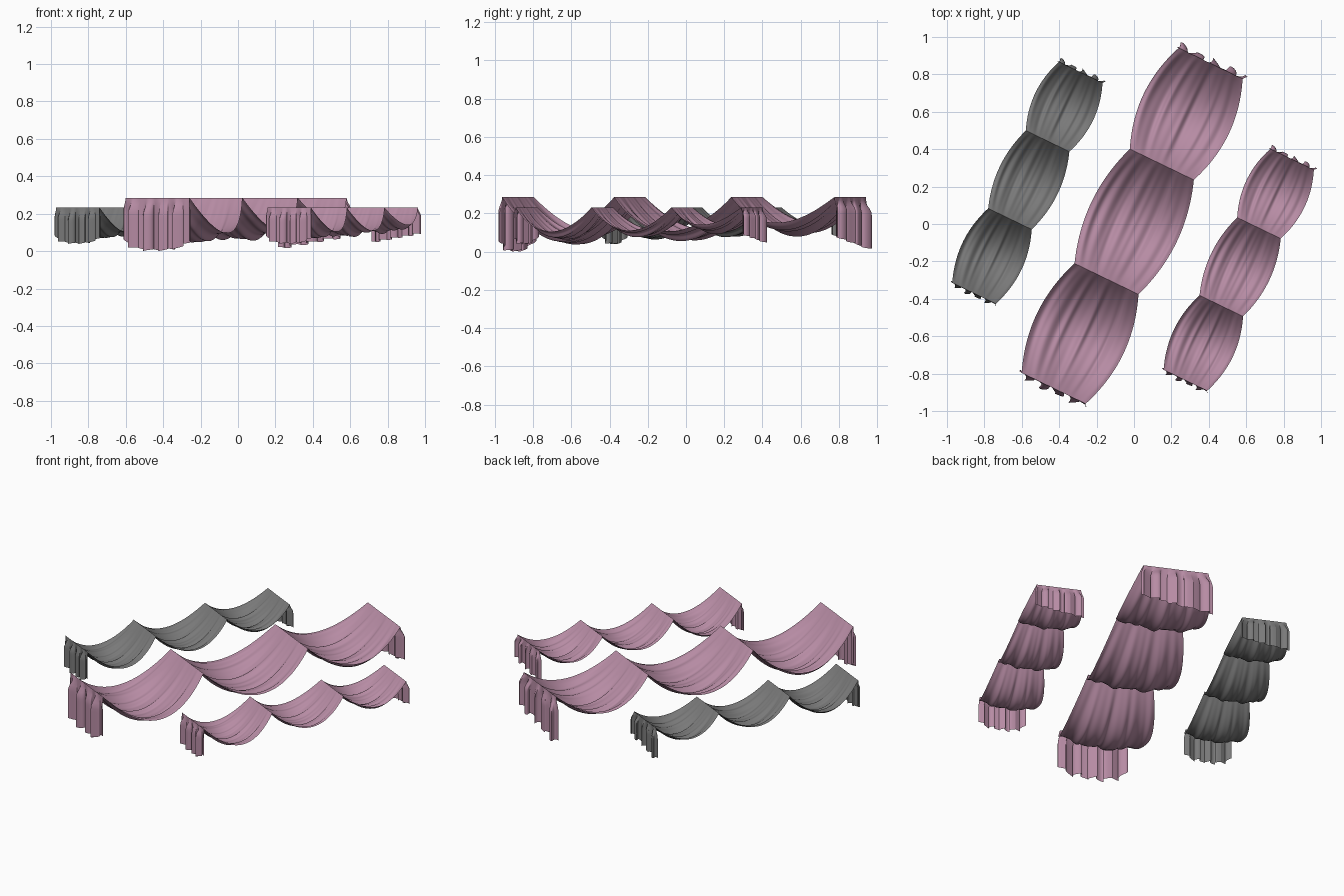
import bpy, bmesh, math
from mathutils import Vector

if "Cube" in bpy.data.objects:
    bpy.data.objects.remove(bpy.data.objects["Cube"])

PI = math.pi
ACROSS = 90                                   # columns over the cloth width
RIDGES = [-0.965, -0.315, 0.365, 0.965]       # hanging points along the cloth
SAGS = [(0.24, 0.18), (0.22, 0.17), (0.19, 0.14)]   # centre and edge sag per swag
HALF = 0.19                                   # half width at a ridge


def material(name, rgb):
    m = bpy.data.materials.new(name)
    m.diffuse_color = (*rgb, 1)
    m.use_nodes = True
    m.node_tree.nodes["Principled BSDF"].inputs["Base Color"].default_value = m.diffuse_color
    return m


def swag_point(i, t, w):
    """Sagging section between two ridges, with lengthwise folds."""
    a, b = RIDGES[i], RIDGES[i + 1]
    centre, edge = SAGS[i]
    p = 4 * t * (1 - t)
    sag = edge + (centre - edge) * (1 - w * w)
    fold = (math.sin(9 * w + 1.7 * i + 1.2 * t) + 0.7 * math.sin(17 * w - 2.1 * i + 1.5 * t)
            + 0.4 * math.sin(29 * w + i))
    return (a + (b - a) * t,
            w * (HALF + 0.065 * p) + 0.004 * p * math.cos(14 * w + i),
            -sag * p + 0.008 * fold * p ** 0.6)


def flap_point(end, t, w):
    """Loose pleated end hanging straight down; end is -1 front, 1 back."""
    if end < 0:
        length = 0.268 - 0.04 * abs(w) ** 5 + 0.012 * math.cos(2 * w)
    else:
        length = 0.235 - 0.035 * w
    length += 0.006 * math.sin(14 * w)
    k = min(1, t * 3)
    k = k * k * (3 - 2 * k)
    wave = math.sin(14 * w + 0.6 * end) + 0.4 * math.sin(23 * w + 1)
    out = k * (0.012 + 0.017 * wave)
    spread = HALF + (0.025 if end > 0 else 0.008) * k
    return (RIDGES[0 if end < 0 else -1] + end * out,
            w * spread + 0.012 * k * math.cos(28 * w + 1.2 * end),
            -length * t)


def cloth(name, mat, centre, top, scale):
    # rows run from the front hem over the swags to the back hem
    rows = [(flap_point, -1, 1 - j / 14) for j in range(14)]
    for i in range(3):
        rows += [(swag_point, i, j / 32) for j in range(32)]
    rows += [(flap_point, 1, j / 14) for j in range(15)]
    along, side = Vector((0.435, 0.9, 0)), Vector((0.9, -0.435, 0))
    bm = bmesh.new()
    grid = []
    for f, part, t in rows:
        line = []
        for c in range(ACROSS + 1):
            u, v, z = f(part, t, 2 * c / ACROSS - 1)
            pos = (along * u + side * v) * scale
            line.append(bm.verts.new((centre[0] + pos.x, centre[1] + pos.y,
                                      max(0, top + z * scale))))
        grid.append(line)
    for r0, r1 in zip(grid, grid[1:]):
        for c in range(ACROSS):
            bm.faces.new((r0[c], r0[c + 1], r1[c + 1], r1[c]))
    bmesh.ops.recalc_face_normals(bm, faces=bm.faces)
    # make the upper side the outside
    if sum(f.normal.z for f in bm.faces) < 0:
        bmesh.ops.reverse_faces(bm, faces=bm.faces)
    me = bpy.data.meshes.new(name)
    bm.to_mesh(me)
    bm.free()
    me.materials.append(mat)
    ob = bpy.data.objects.new(name, me)
    bpy.context.collection.objects.link(ob)
    bpy.ops.object.select_all(action='DESELECT')
    ob.select_set(True)
    bpy.context.view_layer.objects.active = ob
    bpy.ops.object.shade_smooth_by_angle(angle=math.radians(50))


pink = material("dusty_pink", (0.47, 0.26, 0.37))
grey = material("dark_grey", (0.19, 0.19, 0.19))

# one large drape flanked by two smaller copies
cloth("large_drape", pink, (-0.01, -0.01), 0.285, 1.0)
cloth("small_pink_drape", pink, (0.56, -0.245), 0.232, 0.68)
cloth("small_grey_drape", grey, (-0.57, 0.22), 0.232, 0.68)
